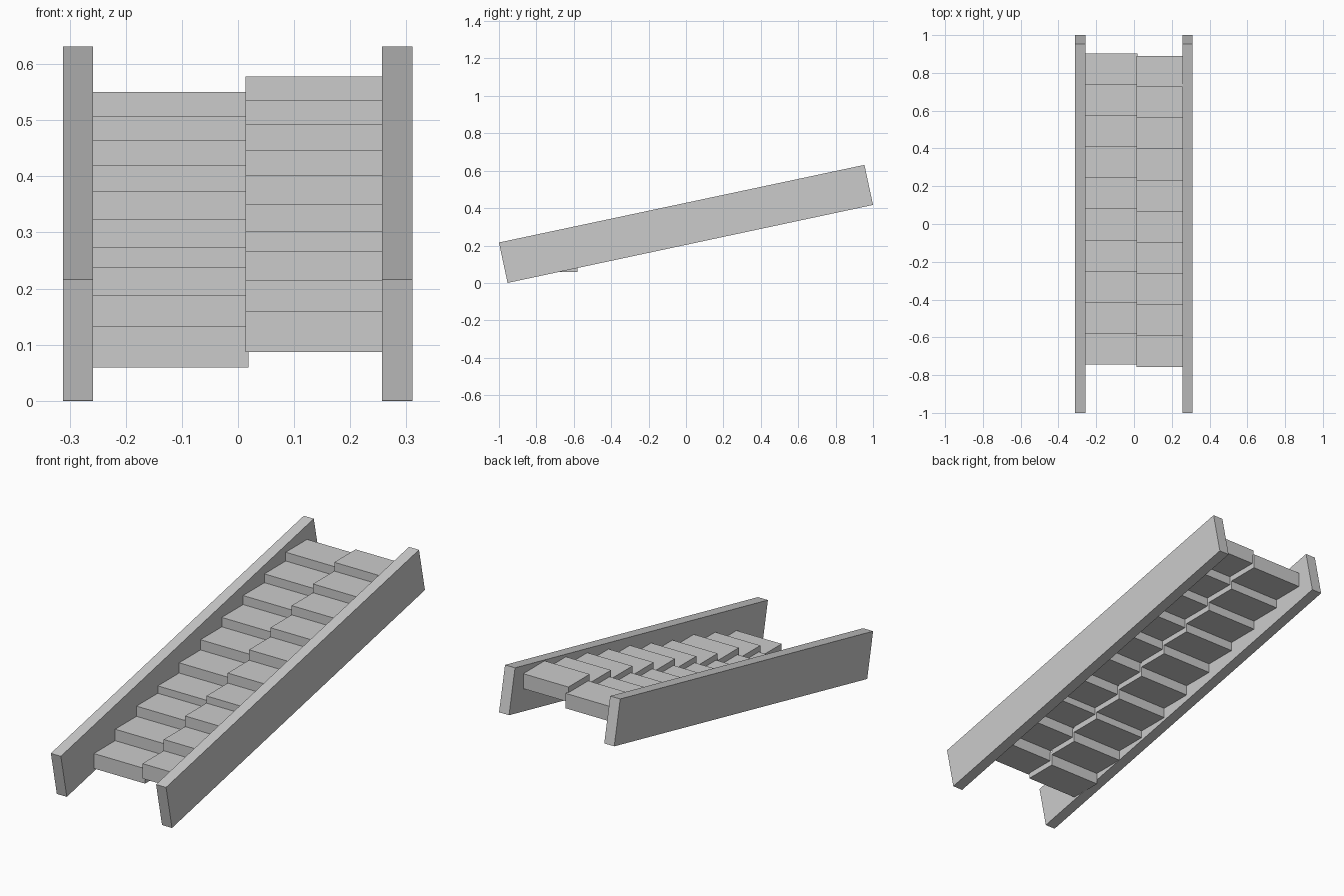
import bpy, bmesh

if "Cube" in bpy.data.objects:
    bpy.data.objects.remove(bpy.data.objects["Cube"])

grey = bpy.data.materials.new("plain_grey")
grey.diffuse_color = (0.6, 0.6, 0.6, 1)
grey.use_nodes = True
grey.node_tree.nodes["Principled BSDF"].inputs["Base Color"].default_value = grey.diffuse_color


def prism(name, x0, x1, profile):
    """Extrude a closed (y, z) profile from x0 to x1."""
    bm = bmesh.new()
    a = [bm.verts.new((x0, y, z)) for y, z in profile]
    b = [bm.verts.new((x1, y, z)) for y, z in profile]
    bm.faces.new(a)
    bm.faces.new(b[::-1])
    n = len(profile)
    for i in range(n):
        j = (i + 1) % n
        bm.faces.new((a[i], b[i], b[j], a[j]))
    bmesh.ops.recalc_face_normals(bm, faces=bm.faces)
    me = bpy.data.meshes.new(name)
    bm.to_mesh(me)
    bm.free()
    me.materials.append(grey)
    ob = bpy.data.objects.new(name, me)
    bpy.context.collection.objects.link(ob)
    return ob


# sloping side rails
rail = [(-0.954, 0.0), (1.0, 0.417), (0.954, 0.631), (-1.0, 0.216)]
prism("left_rail", -0.312, -0.258, rail)
prism("right_rail", 0.257, 0.311, rail)


def flight(name, x0, x1, y0, y1, tops, thick):
    """Row of abutting flat treads climbing towards the back."""
    d = (y1 - y0) / len(tops)
    for i, t in enumerate(tops):
        f, r = y0 + i * d, y0 + (i + 1) * d
        prism(f"{name}_{i + 1}", x0, x1,
              [(f, t - thick), (r, t - thick), (r, t), (f, t)])


# two staggered rows of treads
flight("left_tread", -0.26, 0.019, -0.745, 0.902,
       [0.132, 0.188, 0.238, 0.274, 0.324, 0.374, 0.420, 0.464, 0.507, 0.550], 0.073)
flight("right_tread", 0.013, 0.259, -0.757, 0.890,
       [0.160, 0.215, 0.267, 0.302, 0.351, 0.402, 0.447, 0.492, 0.535, 0.578], 0.073)
